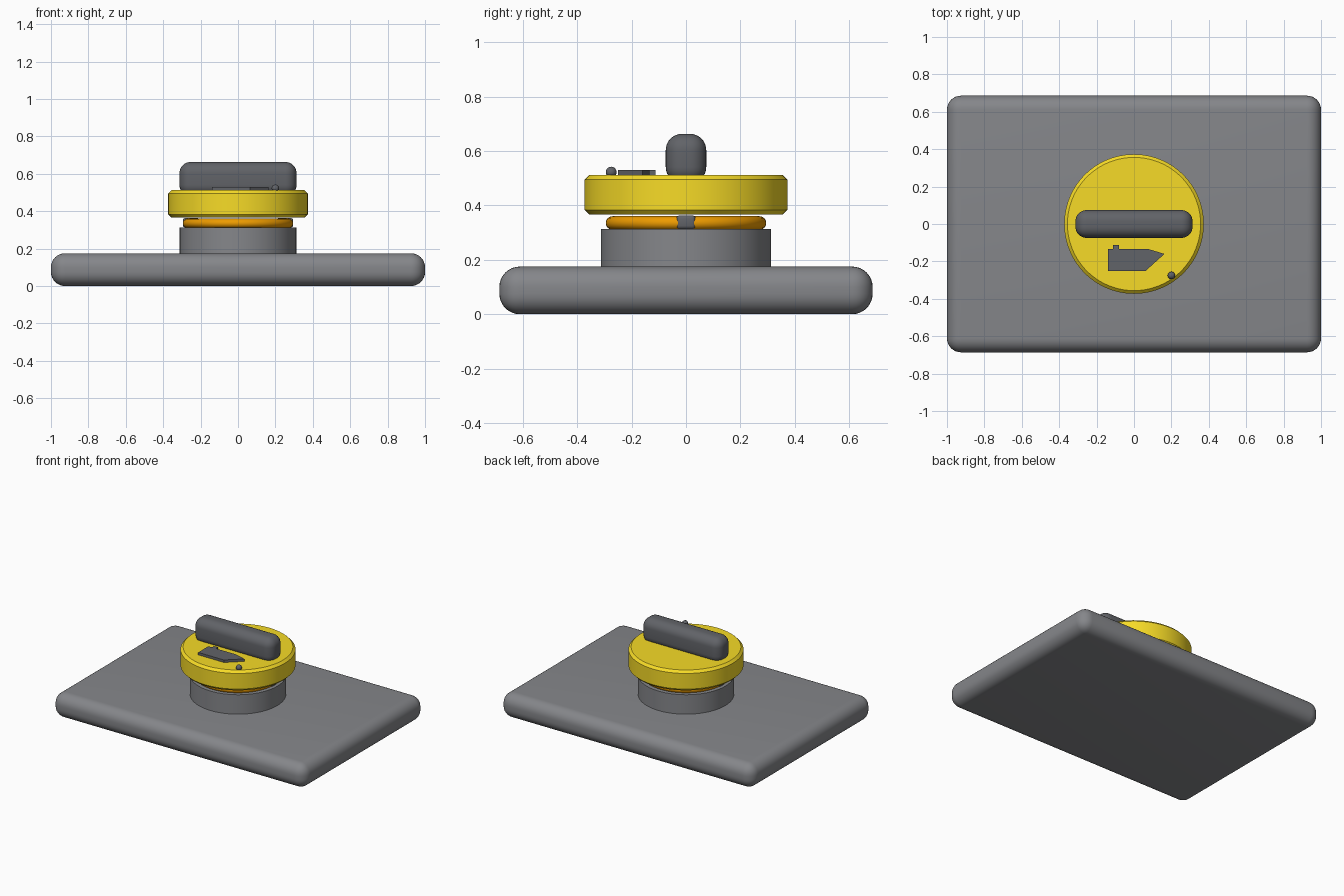
import bpy, bmesh, math

if "Cube" in bpy.data.objects:
    bpy.data.objects.remove(bpy.data.objects["Cube"])

def material(name, rgb):
    m = bpy.data.materials.new(name)
    m.diffuse_color = (*rgb, 1)
    m.use_nodes = True
    m.node_tree.nodes["Principled BSDF"].inputs["Base Color"].default_value = m.diffuse_color
    return m

yellow = material("yellow", (0.93, 0.71, 0.02))
orange = material("orange", (0.85, 0.33, 0.0))
grey = material("mid_grey", (0.235, 0.24, 0.255))
dark = material("dark_grey", (0.12, 0.125, 0.138))

def finish(obj, name, mat=None, bevel=0, segments=1, smooth=30):
    obj.name = obj.data.name = name
    if bevel:
        mod = obj.modifiers.new("Bevel", 'BEVEL')
        mod.width, mod.segments = bevel, segments
        mod.limit_method, mod.angle_limit = 'ANGLE', math.radians(40)
        bpy.ops.object.modifier_apply(modifier=mod.name)
    if smooth:
        bpy.ops.object.shade_smooth_by_angle(angle=math.radians(smooth))
    if mat:
        obj.data.materials.append(mat)
    return obj

def box(name, size, loc, **kw):
    bpy.ops.mesh.primitive_cube_add(size=1, location=loc)
    obj = bpy.context.object
    obj.scale = size
    bpy.ops.object.transform_apply(location=False, rotation=False, scale=True)
    return finish(obj, name, **kw)

def cylinder(name, r, z0, z1, **kw):
    bpy.ops.mesh.primitive_cylinder_add(vertices=96, radius=r, depth=z1 - z0,
                                        location=(0, 0, (z0 + z1) / 2))
    return finish(bpy.context.object, name, **kw)

# mounting plate and filler neck
box("base_plate", (2, 1.372, 0.175), (0, 0, 0.0875), mat=grey, bevel=0.075, segments=8)
cylinder("filler_neck", 0.312, 0.15, 0.314, mat=grey)

# sealing ring
bpy.ops.mesh.primitive_torus_add(major_radius=0.27, minor_radius=0.025, location=(0, 0, 0.335),
                                 major_segments=96, minor_segments=16)
finish(bpy.context.object, "seal_ring", mat=orange, smooth=60)

# locking lugs under the cap
for side, s in (("left", -1), ("right", 1)):
    box(f"{side}_lug", (0.09, 0.07, 0.05), (s * 0.25, 0, 0.338), mat=dark, bevel=0.012, segments=3)

# screw cap with chamfered rims and grip bar
cylinder("cap", 0.373, 0.366, 0.512, mat=yellow, bevel=0.017)
box("grip_bar", (0.626, 0.149, 0.182), (0, 0, 0.572), mat=dark, bevel=0.06, segments=8)

# raised oil can symbol: extruded outline with filler stub, plus a drip
outline = [(-0.14, -0.25), (0.063, -0.25), (0.163, -0.16), (0.08, -0.135), (-0.08, -0.135),
           (-0.08, -0.112), (-0.112, -0.112), (-0.112, -0.135), (-0.14, -0.135)]
bm = bmesh.new()
face = bm.faces.new([bm.verts.new((x, y, 0.51)) for x, y in outline])
out = bmesh.ops.extrude_face_region(bm, geom=[face])
bmesh.ops.translate(bm, vec=(0, 0, 0.02),
                    verts=[g for g in out["geom"] if isinstance(g, bmesh.types.BMVert)])
bmesh.ops.recalc_face_normals(bm, faces=bm.faces)
mesh = bpy.data.meshes.new("oil_can_symbol")
bm.to_mesh(mesh)
bm.free()
mesh.materials.append(dark)
bpy.context.collection.objects.link(bpy.data.objects.new("oil_can_symbol", mesh))

bpy.ops.mesh.primitive_uv_sphere_add(segments=24, ring_count=12, radius=0.02,
                                     location=(0.2, -0.275, 0.522))
finish(bpy.context.object, "oil_drip", mat=dark)
